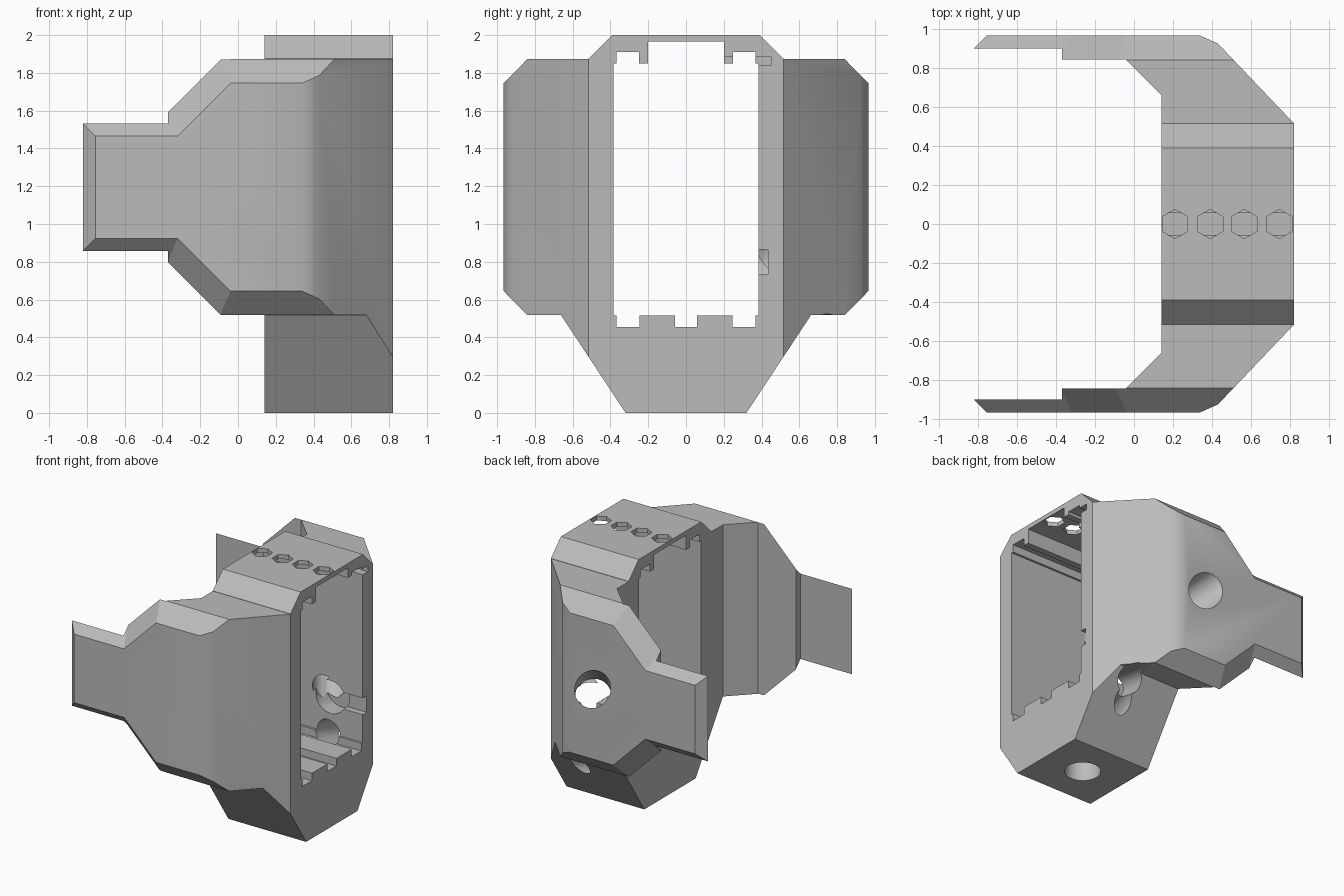
import bpy, bmesh, math
from mathutils import Vector

if "Cube" in bpy.data.objects:
    bpy.data.objects.remove(bpy.data.objects["Cube"], do_unlink=True)

MID_Z = 1.195

grey = bpy.data.materials.new("matte grey")
grey.use_nodes = True
colour = (0.5, 0.5, 0.5, 1)
grey.diffuse_color = colour
grey.node_tree.nodes["Principled BSDF"].inputs["Base Color"].default_value = colour


def loft(name, rings):
    """Closed solid through matching rings of points."""
    bm = bmesh.new()
    loops = [[bm.verts.new(p) for p in ring] for ring in rings]
    n = len(loops[0])
    bm.faces.new(loops[0])
    bm.faces.new(loops[-1])
    for a, b in zip(loops, loops[1:]):
        for i in range(n):
            j = (i + 1) % n
            bm.faces.new((a[i], a[j], b[j], b[i]))
    bmesh.ops.recalc_face_normals(bm, faces=bm.faces)
    mesh = bpy.data.meshes.new(name)
    bm.to_mesh(mesh)
    bm.free()
    mesh.materials.append(grey)
    obj = bpy.data.objects.new(name, mesh)
    bpy.context.collection.objects.link(obj)
    return obj


def prism_x(name, profile, x0, x1):
    return loft(name, [[(x, y, z) for y, z in profile] for x in (x0, x1)])


def tube(name, start, end, radius, sides=40):
    start, end = Vector(start), Vector(end)
    turn = (end - start).to_track_quat("Z", "Y")
    circle = [turn @ Vector((radius * math.cos(a), radius * math.sin(a), 0))
              for a in (math.tau * i / sides + math.pi / 2 for i in range(sides))]
    return loft(name, [[p + c for c in circle] for p in (start, end)])


def mirrored(half):
    return half + [(-y, z) for y, z in reversed(half)]


def combine(target, tool, operation):
    """Apply a boolean and discard the tool."""
    tool.hide_render = True
    mod = target.modifiers.new(operation.lower(), "BOOLEAN")
    mod.operation, mod.solver, mod.object = operation, "EXACT", tool
    bpy.context.view_layer.objects.active = target
    bpy.ops.object.modifier_apply(modifier=mod.name)
    bpy.data.objects.remove(tool, do_unlink=True)


# Ring-shaped frame, solid for now
frame_half = [(0.32, 0), (0.66, 0.515), (0.62, 0.6), (0.515, 1.875), (0.39, 2)]
body = prism_x("bracket_body", mirrored(frame_half), 0.1, 0.9)


# Side arms with bevelled borders
def arm_outline(y, offset):
    top = [(-0.755 - offset, 1.465 + offset), (-0.32 - 0.414 * offset, 1.465 + offset),
           (-0.04 - 0.414 * offset, 1.745 + offset), (0.9, 1.745 + offset)]
    bottom = [(x, 2 * MID_Z - z) for x, z in reversed(top)]
    return [(x, y, z) for x, z in top + bottom]


for side in (-1, 1):
    arm = loft("arm", [arm_outline(side * y, off)
                       for y, off in ((0.995, -0.03), (0.84, 0.128), (0.3, 0.128))])
    combine(body, arm, "UNION")

# Trim everything to the C-shaped plan
plan_half = [(0.82, 0.515), (0.43, 0.925), (0.34, 0.965), (-1, 0.965), (-1, 0.9),
             (-0.37, 0.9), (-0.37, 0.842), (-0.04, 0.842), (0.14, 0.66)]
plan = plan_half + [(x, -y) for x, y in reversed(plan_half)]
combine(body, loft("plan", [[(x, y, z) for x, y in plan] for z in (-0.1, 2.1)]), "INTERSECT")

# Notched opening through the frame
opening_half = [(0.057, 0.455), (0.057, 0.515), (0.247, 0.515), (0.247, 0.455),
                (0.368, 0.455), (0.368, 0.515), (0.385, 0.515), (0.385, 1.85),
                (0.368, 1.85), (0.368, 1.91), (0.25, 1.91), (0.25, 1.85),
                (0.2, 1.85), (0.2, 1.965)]
combine(body, prism_x("opening", mirrored(opening_half), -0.5, 1), "DIFFERENCE")

# Hexagonal bolt holes along the top
for x in (0.21, 0.39, 0.565, 0.745):
    combine(body, tube("bolt_hole", (x, 0, 1.9), (x, 0, 2.1), 0.075, 6), "DIFFERENCE")

# Small upper slot and side wall slot
for y0, y1, z0, z1, x0 in ((0.19, 0.45, 1.84, 1.887, 0.68), (0.37, 0.435, 0.735, 0.865, 0.54)):
    rect = [(y0, z0), (y1, z0), (y1, z1), (y0, z1)]
    combine(body, prism_x("slot", rect, x0, 0.9), "DIFFERENCE")

# Round cable channels
channels = [
    ((-0.067, 1.265, 1.399), (0.50, 0.443, 0.839), 0.13),
    ((0.54, 0.36, 0.8), (0.54, 0.52, 0.8), 0.13),
    ((0.48, 0, -0.1), (0.48, 0, 0.26), 0.13),
    ((0.48, 0, 0.2), (0.58, 0.75, 0.37), 0.07),
    ((0.59, 0.8, 0.41), (0.51, 0.3, 0.535), 0.1),
]
for start, end, radius in channels:
    combine(body, tube("channel", start, end, radius), "DIFFERENCE")

# Smooth the rounded parts and keep the edges sharp
bpy.ops.object.select_all(action="DESELECT")
body.select_set(True)
bpy.context.view_layer.objects.active = body
bpy.ops.object.shade_smooth_by_angle(angle=math.radians(30))
